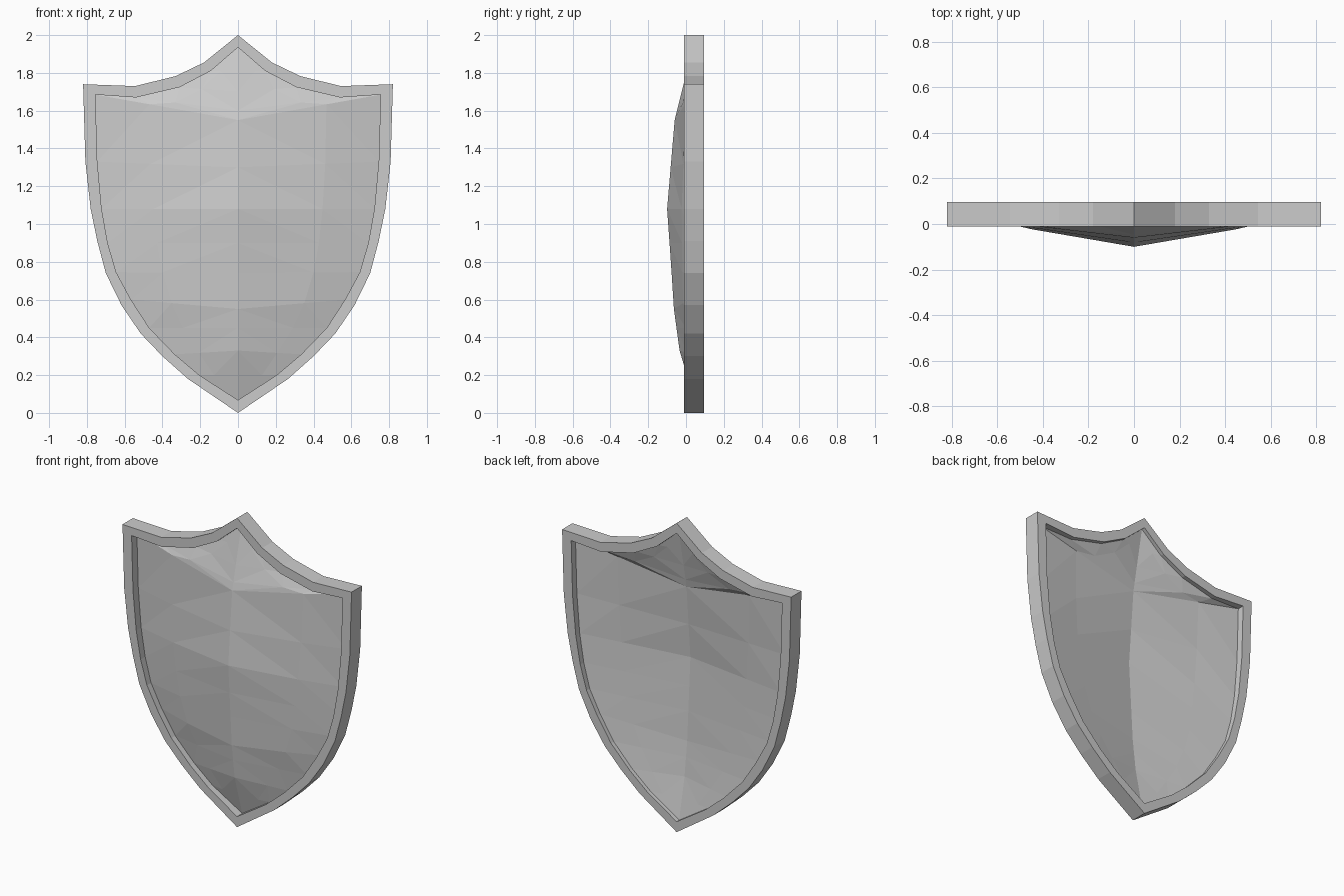
import bpy
import bmesh

cube = bpy.data.objects.get("Cube")
if cube:
    bpy.data.objects.remove(cube)

FRONT, BACK = -0.01, 0.096

# Half outline of the rim (x, z), from the top point down to the bottom point
OUTER = [(0, 2), (.18, 1.855), (.33, 1.783), (.545, 1.73), (.82, 1.74),
         (.808, 1.33), (.78, 1.08), (.745, .91), (.7, .74), (.617, .57),
         (.515, .42), (.4, .3), (.265, .18), (0, 0)]
# Panel ribs: edge x, edge z, z at the ridge, edge y in front, edge y behind
RIBS = [(0, 1.935, 1.935, .035, .072), (.145, 1.81, 1.81, .022, .072),
        (.31, 1.724, 1.7, .014, .07), (.54, 1.67, 1.6, .02, .066),
        (.755, 1.685, 1.55, .044, .052), (.745, 1.33, 1.3, .044, .052),
        (.722, 1.08, 1.08, .04, .056), (.69, .9, .9, .036, .06),
        (.645, .745, .74, .032, .064), (.567, .6, .55, .03, .066),
        (.47, .45, .45, .03, .068), (.335, .31, .33, .03, .07),
        (.205, .2, .2, .032, .07), (0, .068, .068, .044, .07)]
INNER = [rib[:2] for rib in RIBS]
# Central ridge curves (z, y) in front and behind
FRONT_RIDGE = [(.068, .044), (.33, -.034), (.55, -.064), (.8, -.08),
               (1.08, -.1), (1.55, -.06), (1.935, .035)]
BACK_RIDGE = [(.068, .07), (.33, .015), (.55, -.012), (1.08, -.045),
              (1.55, -.005), (1.935, .072)]


def ridge_y(curve, z):
    for (z0, y0), (z1, y1) in zip(curve, curve[1:]):
        if z <= z1:
            return y0 + (y1 - y0) * (z - z0) / (z1 - z0)
    return curve[-1][1]


def full_loop(half):
    return half + [(-x, z) for x, z in half[-2:0:-1]]


def finish(name, bm, mat):
    bmesh.ops.remove_doubles(bm, verts=bm.verts, dist=0.0005)
    bmesh.ops.triangulate(bm, faces=bm.faces)
    bmesh.ops.recalc_face_normals(bm, faces=bm.faces)
    mesh = bpy.data.meshes.new(name)
    bm.to_mesh(mesh)
    bm.free()
    mesh.materials.append(mat)
    bpy.context.collection.objects.link(bpy.data.objects.new(name, mesh))


steel = bpy.data.materials.new("steel grey")
steel.use_nodes = True
grey = (0.6, 0.6, 0.6, 1)
steel.diffuse_color = grey
steel.node_tree.nodes["Principled BSDF"].inputs["Base Color"].default_value = grey

# Rim: a rectangular section swept round the shield
bm = bmesh.new()
rings = [[bm.verts.new((x, y, z)) for x, z in full_loop(half)]
         for half, y in ((OUTER, FRONT), (OUTER, BACK), (INNER, BACK), (INNER, FRONT))]
count = len(rings[0])
for a, b in zip(rings, rings[1:] + rings[:1]):
    for i in range(count):
        j = (i + 1) % count
        bm.faces.new((a[i], a[j], b[j], b[i]))
finish("rim", bm, steel)

# Panel: a faceted slab, ribs run from the front ridge to the rim and back behind
bm = bmesh.new()
for side in (1, -1):
    rows = []
    for x, z, rz, front_y, back_y in RIBS:
        row = []
        for curve, edge_y, steps, proud in ((FRONT_RIDGE, front_y, (0, .62, 1), .01),
                                            (BACK_RIDGE, back_y, (1, .62, 0), 0)):
            for t in steps:
                y = ridge_y(curve, rz) * (1 - t) + edge_y * t
                if 0 < t < 1 and x > 0.5:
                    y -= proud
                row.append(bm.verts.new((side * x * t, y, rz * (1 - t) + z * t)))
        rows.append(row)
    for a, b in zip(rows, rows[1:]):
        for i in range(len(a) - 1):
            bm.faces.new((a[i], a[i + 1], b[i + 1], b[i]))
finish("front_panel", bm, steel)
